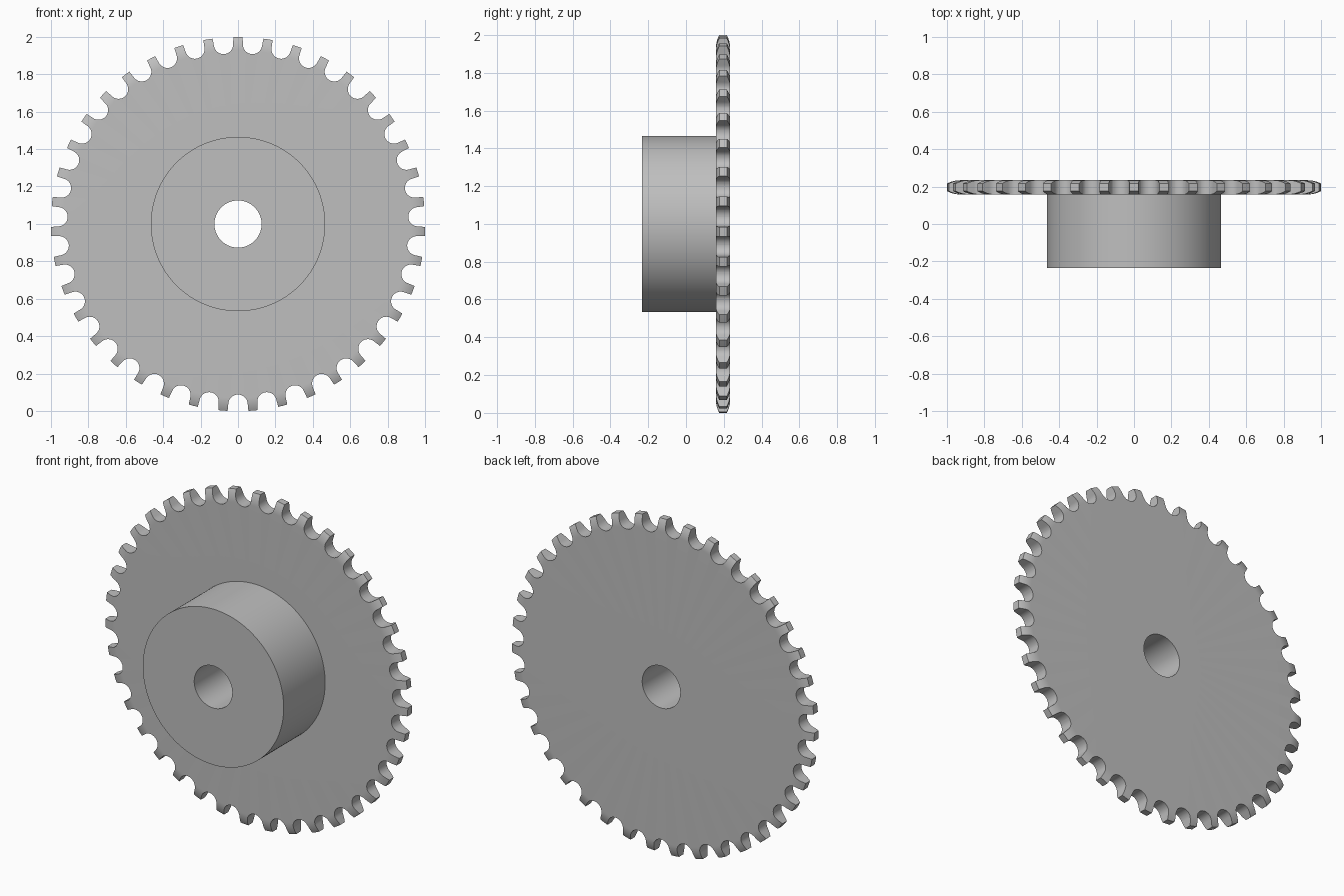
import bpy, bmesh
from math import sin, cos, pi, radians, sqrt
from mathutils import Matrix, Vector

TEETH = 39
CENTRE_Z = 0.9993
TIP_R, PITCH_R, ROLLER_R = 1.0007, 0.963, 0.0515
HUB_R, BORE_R = 0.466, 0.126
FRONT_Y, PLATE_Y, BACK_Y = -0.234, 0.158, 0.234
CROWN_R, CROWN_DROP = 0.155, 0.018   # rounding of the tooth flanks

cube = bpy.data.objects.get("Cube")
if cube:
    bpy.data.objects.remove(cube, do_unlink=True)

steel = bpy.data.materials.new("grey steel")
steel.use_nodes = True
colour = (0.52, 0.52, 0.52, 1)
steel.diffuse_color = colour
steel.node_tree.nodes["Principled BSDF"].inputs["Base Color"].default_value = colour


def make_object(name, bm):
    bmesh.ops.recalc_face_normals(bm, faces=bm.faces)
    mesh = bpy.data.meshes.new(name)
    bm.to_mesh(mesh)
    bm.free()
    mesh.materials.append(steel)
    obj = bpy.data.objects.new(name, mesh)
    bpy.context.collection.objects.link(obj)
    obj.location.z = CENTRE_Z
    return obj


# Lathe profile (radius, y): bore, hub, plate and crowned rim
crown_depth = sqrt(2 * CROWN_R * CROWN_DROP - CROWN_DROP ** 2)
steps = 8
crown = []
for i in range(steps + 1):
    d = crown_depth * i / steps
    crown.append((TIP_R - crown_depth + d, CROWN_R - sqrt(CROWN_R ** 2 - d * d)))
profile = [(BORE_R, FRONT_Y), (HUB_R, FRONT_Y), (HUB_R, PLATE_Y)]
profile += [(r, PLATE_Y + drop) for r, drop in crown]
profile += [(r, BACK_Y - drop) for r, drop in reversed(crown)]
profile += [(BORE_R, BACK_Y)]

# Solid of revolution around the y axis
bm = bmesh.new()
verts = [bm.verts.new((0, y, r)) for r, y in profile]
edges = [bm.edges.new((a, b)) for a, b in zip(verts, verts[1:] + verts[:1])]
bmesh.ops.spin(bm, geom=verts + edges, cent=(0, 0, 0), axis=(0, 1, 0),
               angle=2 * pi, steps=TEETH * 4, use_merge=True)
bmesh.ops.remove_doubles(bm, verts=bm.verts, dist=1e-5)
sprocket = make_object("sprocket_wheel", bm)

# One cutter mesh holding every roller gap: round seat with flared sides
flare = radians(6)
arc = 18
gap = []
for i in range(arc + 1):
    a = -flare - (pi - 2 * flare) * i / arc
    gap.append((ROLLER_R * cos(a), PITCH_R + ROLLER_R * sin(a)))
open_u, open_v = ROLLER_R + 0.015, PITCH_R + 0.137
gap += [(-open_u, open_v), (open_u, open_v)]

bm = bmesh.new()
for i in range(TEETH):
    turn = Matrix.Rotation(2 * pi * (i + 0.5) / TEETH, 3, 'Y')
    face = bm.faces.new([bm.verts.new(turn @ Vector((u, PLATE_Y - 0.1, v))) for u, v in gap])
    ext = bmesh.ops.extrude_face_region(bm, geom=[face], use_keep_orig=True)
    moved = [g for g in ext["geom"] if isinstance(g, bmesh.types.BMVert)]
    bmesh.ops.translate(bm, verts=moved, vec=(0, 0.3, 0))
cutter = make_object("tooth_gap_cutter", bm)

# Cut the teeth, then keep the plain result
mod = sprocket.modifiers.new("tooth gaps", 'BOOLEAN')
mod.operation = 'DIFFERENCE'
mod.solver = 'EXACT'
mod.object = cutter
graph = bpy.context.evaluated_depsgraph_get()
cut_mesh = bpy.data.meshes.new_from_object(sprocket.evaluated_get(graph))
sprocket.modifiers.clear()
sprocket.data = cut_mesh
bpy.data.objects.remove(cutter, do_unlink=True)

# Smooth curves with crisp edges
bpy.ops.object.select_all(action='DESELECT')
sprocket.select_set(True)
bpy.context.view_layer.objects.active = sprocket
bpy.ops.object.shade_smooth_by_angle(angle=radians(25))
